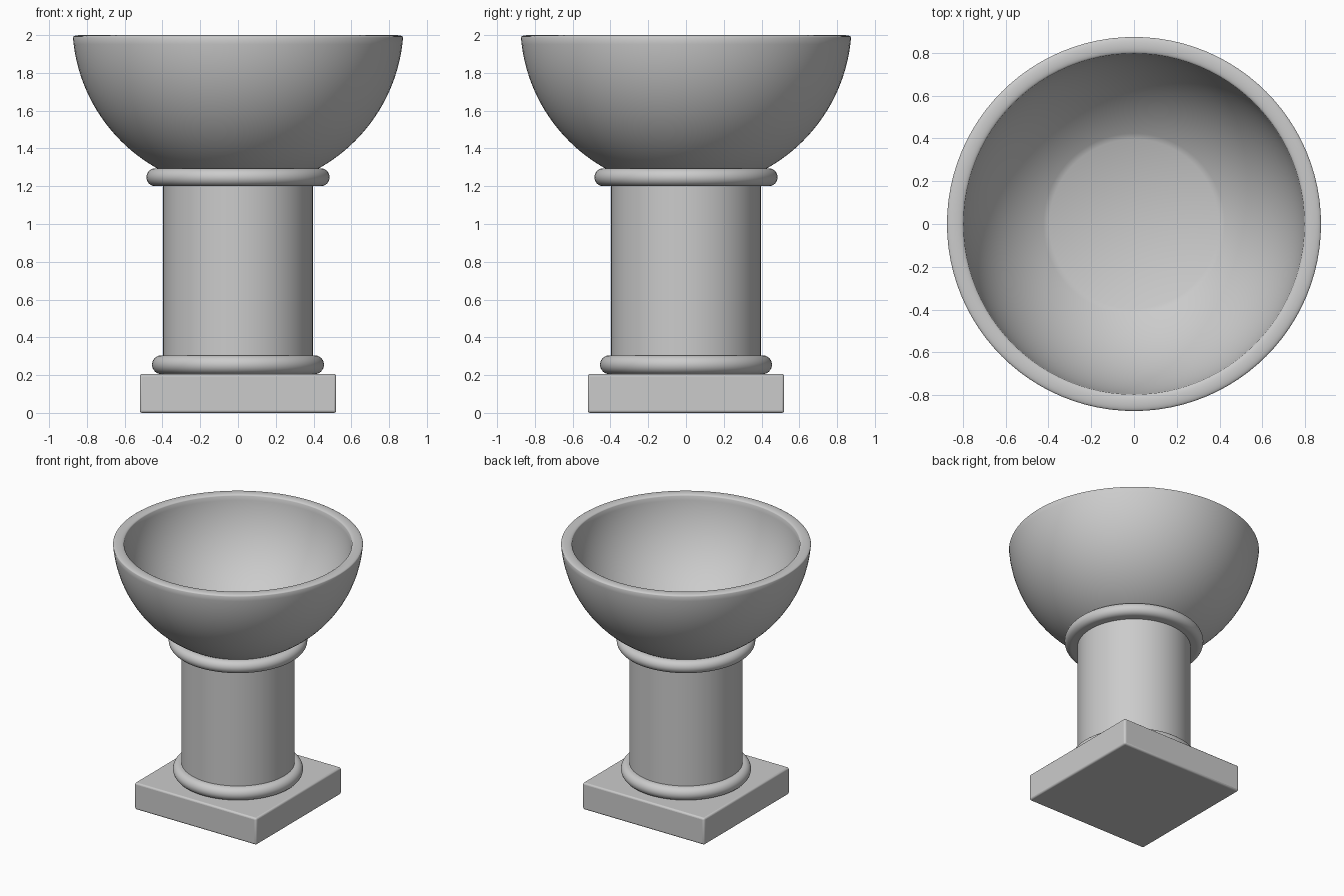
import bpy, bmesh, math

if "Cube" in bpy.data.objects:
    bpy.data.objects.remove(bpy.data.objects["Cube"])


def lathe(name, profile, steps=96):
    """Spin a (radius, z) profile about the z axis."""
    bm = bmesh.new()
    verts = [bm.verts.new((r, 0, z)) for r, z in profile]
    edges = [bm.edges.new(p) for p in zip(verts, verts[1:])]
    bmesh.ops.spin(bm, geom=verts + edges, cent=(0, 0, 0), axis=(0, 0, 1),
                   angle=2 * math.pi, steps=steps, use_merge=True)
    bmesh.ops.remove_doubles(bm, verts=bm.verts, dist=1e-5)
    bmesh.ops.recalc_face_normals(bm, faces=bm.faces)
    mesh = bpy.data.meshes.new(name)
    bm.to_mesh(mesh)
    bm.free()
    obj = bpy.data.objects.new(name, mesh)
    bpy.context.collection.objects.link(obj)
    smooth(obj)
    return obj


def smooth(obj):
    bpy.ops.object.select_all(action='DESELECT')
    obj.select_set(True)
    bpy.context.view_layer.objects.active = obj
    bpy.ops.object.shade_smooth_by_angle(angle=math.radians(35))


def ring(name, z0, z1, outer):
    """Disc moulding with a half-round edge."""
    h = (z1 - z0) / 2
    arc = [(outer - h + h * math.cos(a), z0 + h + h * math.sin(a))
           for a in (math.pi * (i / 16 - 0.5) for i in range(17))]
    lathe(name, [(0, z0)] + arc + [(0, z1)])


def sphere_arc(radius, centre, z0, z1, n=24):
    """Points on a sphere's outline from height z0 to z1."""
    a0, a1 = (math.asin((z - centre) / radius) for z in (z0, z1))
    return [(radius * math.cos(a), centre + radius * math.sin(a))
            for a in (a0 + (a1 - a0) * i / n for i in range(n + 1))]


# Square plinth with softened edges
bpy.ops.mesh.primitive_cube_add(size=1, location=(0, 0, 0.103))
plinth = bpy.context.object
plinth.name = "plinth"
plinth.scale = (1.04, 1.04, 0.206)
bpy.ops.object.transform_apply(location=False, rotation=False, scale=True)
bevel = plinth.modifiers.new("soft_edges", 'BEVEL')
bevel.width = 0.013
bevel.segments = 3
smooth(plinth)

# Column and its two mouldings
ring("lower_ring", 0.205, 0.305, 0.455)
lathe("column", [(0, 0.21), (0.396, 0.21), (0.396, 1.25), (0, 1.25)])
ring("upper_ring", 1.2, 1.295, 0.485)

# Hollow bowl: outer wall, gently domed rim, inner wall
outer = sphere_arc(0.877, 2.06, 1.285, 1.988)
inner = sphere_arc(0.80, 2.06, 1.365, 1.988)
(ro, zr), ri = outer[-1], inner[-1][0]
rim = [((ro + ri) / 2 + (ro - ri) / 2 * math.cos(a), zr + 0.012 * math.sin(a))
       for a in (math.pi * i / 10 for i in range(1, 10))]
lathe("bowl", [(0, 1.285)] + outer + rim + inner[::-1] + [(0, 1.365)])
